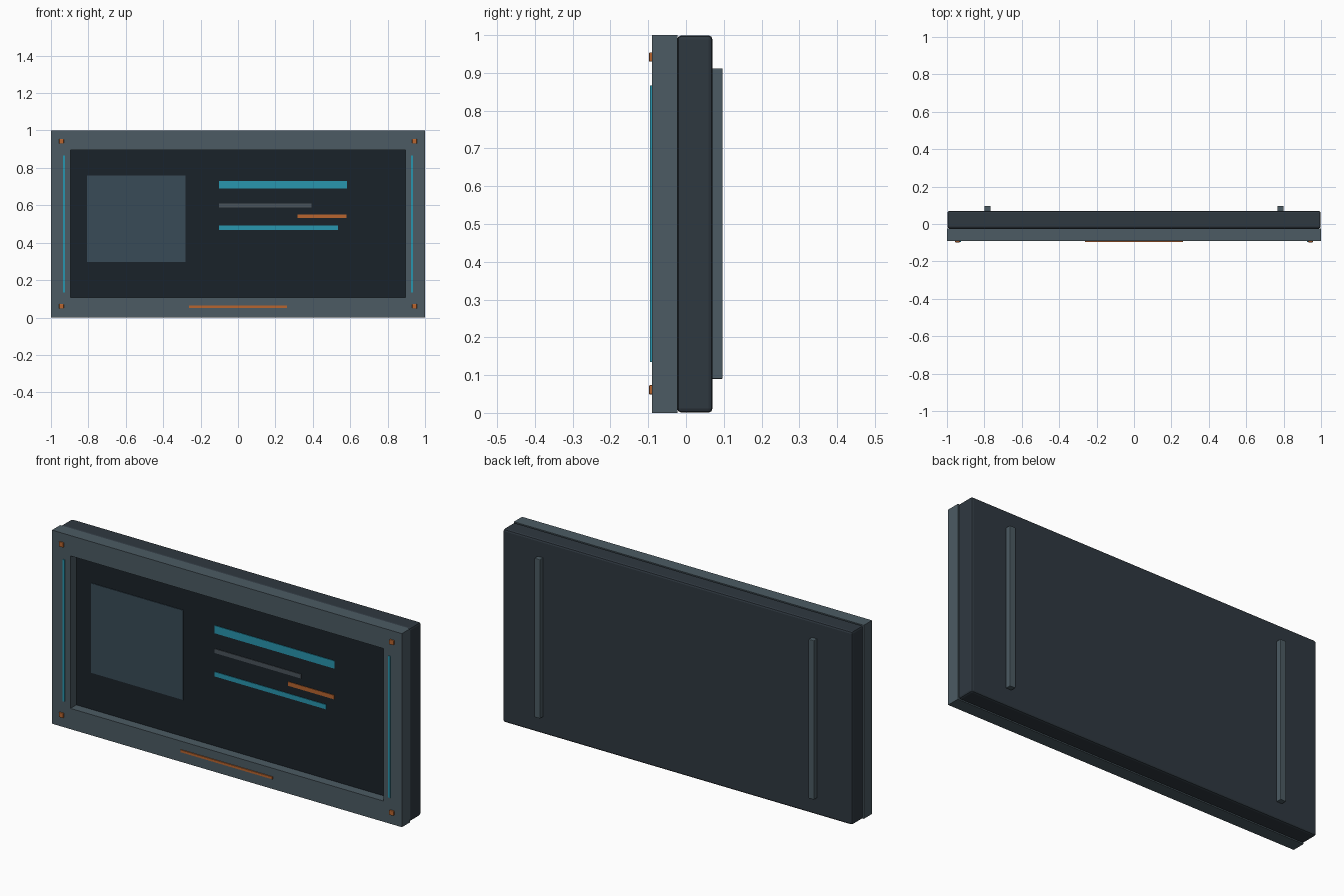
import bpy, bmesh

if "Cube" in bpy.data.objects:
    bpy.data.objects.remove(bpy.data.objects["Cube"])


def material(name, hex_code):
    def lin(c):
        c /= 255
        return c / 12.92 if c <= 0.04045 else ((c + 0.055) / 1.055) ** 2.4
    m = bpy.data.materials.new(name)
    m.diffuse_color = [lin(int(hex_code[i:i + 2], 16)) for i in (0, 2, 4)] + [1]
    m.use_nodes = True
    m.node_tree.nodes["Principled BSDF"].inputs["Base Color"].default_value = m.diffuse_color
    return m


FRAME = material("frame_grey", "4C5B63")
BODY = material("casing_dark", "2F3840")
SCREEN = material("screen_black", "1A2229")
PANEL = material("panel_slate", "384B57")
TEAL = material("teal", "2896AF")
ORANGE = material("orange", "B8652F")
GREY = material("bar_grey", "4A535B")


def finish(name, bm, mat):
    bmesh.ops.recalc_face_normals(bm, faces=bm.faces)
    me = bpy.data.meshes.new(name)
    bm.to_mesh(me)
    bm.free()
    me.materials.append(mat)
    ob = bpy.data.objects.new(name, me)
    bpy.context.collection.objects.link(ob)
    return ob


def box(name, xs, ys, zs, mat, bevel=0):
    bm = bmesh.new()
    bmesh.ops.create_cube(bm, size=1)
    for v in bm.verts:
        v.co = [(r[0] + r[1]) / 2 + c * (r[1] - r[0]) for r, c in zip((xs, ys, zs), v.co)]
    ob = finish(name, bm, mat)
    if bevel:
        mod = ob.modifiers.new("bevel", 'BEVEL')
        mod.width = bevel
        mod.segments = 2
    return ob


# Front frame: rectangular ring extruded in depth
def ring_frame(name, outer, inner, y0, y1, mat):
    bm = bmesh.new()
    loops = []
    for x0, x1, z0, z1 in (outer, inner):
        loops.append([bm.verts.new((x, y0, z)) for x, z in
                      ((x0, z0), (x1, z0), (x1, z1), (x0, z1))])
    o, i = loops
    faces = [bm.faces.new((o[k], o[(k + 1) % 4], i[(k + 1) % 4], i[k])) for k in range(4)]
    ext = bmesh.ops.extrude_face_region(bm, geom=faces, use_keep_orig=True)
    for g in ext["geom"]:
        if isinstance(g, bmesh.types.BMVert):
            g.co.y = y1
    return finish(name, bm, mat)


ring_frame("front_frame", (-1, 1, 0, 1), (-0.895, 0.895, 0.107, 0.895), -0.09, -0.023, FRAME)

# Rear casing and recessed screen
box("rear_casing", (-0.998, 0.998), (-0.023, 0.07), (0.001, 0.999), BODY, 0.01)
box("screen", (-0.895, 0.895), (-0.042, -0.02), (0.107, 0.895), SCREEN)

# Screen graphics
S = (-0.045, -0.041)
box("picture_panel", (-0.808, -0.282), S, (0.297, 0.76), PANEL)
box("title_bar", (-0.102, 0.582), S, (0.69, 0.73), TEAL)
box("grey_bar", (-0.102, 0.392), S, (0.588, 0.61), GREY)
box("orange_bar", (0.318, 0.58), S, (0.531, 0.552), ORANGE)
box("lower_bar", (-0.102, 0.534), S, (0.467, 0.491), TEAL)

# Light strips on the frame
box("bottom_strip", (-0.262, 0.262), (-0.095, -0.089), (0.052, 0.064), ORANGE)
for side, s in (("left", -1), ("right", 1)):
    x = s * 0.93
    box(f"{side}_light_strip", (x - 0.0055, x + 0.0055), (-0.095, -0.089), (0.135, 0.867), TEAL)
    # Rear mounting rail
    x = s * 0.783
    box(f"{side}_rear_rail", (x - 0.016, x + 0.016), (0.068, 0.097), (0.09, 0.912), FRAME, 0.003)
    # Corner studs
    for level, z in (("lower", 0.061), ("upper", 0.942)):
        x = s * 0.944
        box(f"{side}_{level}_stud", (x - 0.0125, x + 0.0125), (-0.098, -0.088),
            (z - 0.0125, z + 0.0125), ORANGE, 0.003)
